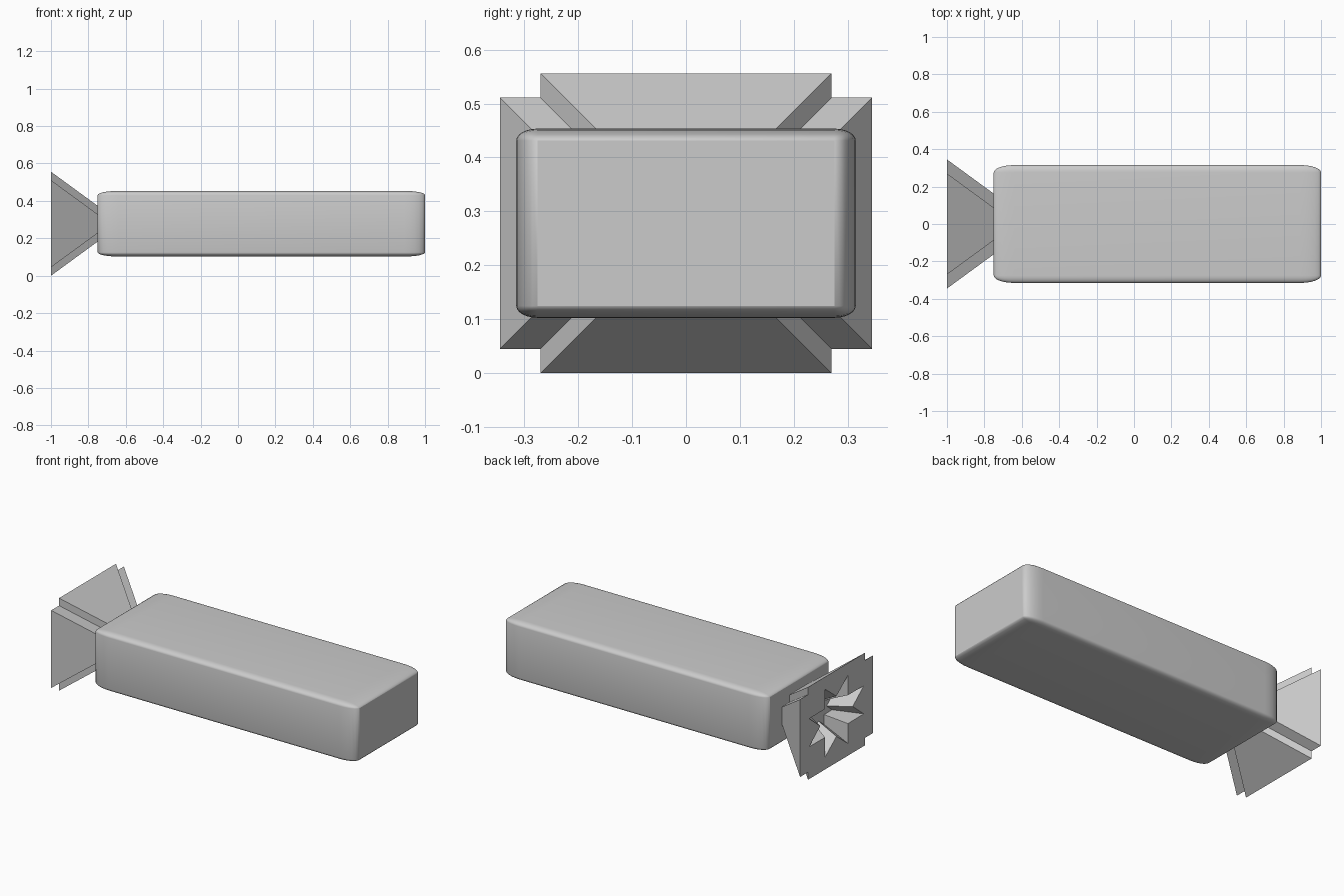
import bpy, bmesh, math

default = bpy.data.objects.get("Cube")
if default:
    bpy.data.objects.remove(default, do_unlink=True)

grey = bpy.data.materials.new("wrapper grey")
grey.use_nodes = True
colour = (0.6, 0.6, 0.6, 1)
grey.diffuse_color = colour
grey.node_tree.nodes["Principled BSDF"].inputs["Base Color"].default_value = colour

MID_Z = 0.278


def finish(bm, name):
    bmesh.ops.recalc_face_normals(bm, faces=bm.faces)
    mesh = bpy.data.meshes.new(name)
    bm.to_mesh(mesh)
    bm.free()
    mesh.materials.append(grey)
    obj = bpy.data.objects.new(name, mesh)
    bpy.context.collection.objects.link(obj)
    return obj


# Wrapped bar: a rounded cube stretched along x, with crisp flat ends
bm = bmesh.new()
bmesh.ops.create_cube(bm, size=1)
bmesh.ops.bevel(bm, geom=bm.edges[:], offset=0.063, segments=6,
                profile=0.5, affect='EDGES')
for face in bm.faces:
    face.smooth = True
for face in bm.faces:
    if abs(face.normal.x) > 0.999:
        for edge in face.edges:
            edge.smooth = False
bmesh.ops.scale(bm, vec=(1.75, 0.63, 0.351), verts=bm.verts)
bmesh.ops.translate(bm, vec=(0.125, 0, MID_Z), verts=bm.verts)
finish(bm, "wrapped_bar")


# Flared wrapper end: notched rectangle, opening towards -x
def notched_outline(shrink):
    wide, narrow = 0.345 - shrink, 0.27 - shrink
    low, tall = 0.233 - shrink, 0.278 - shrink
    points = []
    for sy, sz in ((1, 1), (-1, 1), (-1, -1), (1, -1)):
        corner = [(wide, low), (narrow, low), (narrow, tall)]
        if sy * sz < 0:
            corner.reverse()
        points += [(sy * y, sz * z) for y, z in corner]
    return points


def star_outline(scale):
    points = []
    for i in range(16):
        reach = scale * (1 if i % 2 == 0 else 0.55)
        a = math.tau * (i + 1) / 16
        points.append((0.28 * reach * math.cos(a), 0.22 * reach * math.sin(a)))
    return points


def ring(bm, x, points):
    return [bm.verts.new((x, y, z + MID_Z)) for y, z in points]


def loft(bm, first, second):
    for i in range(len(first)):
        j = (i + 1) % len(first)
        bm.faces.new((first[i], first[j], second[j], second[i]))


bm = bmesh.new()
root = ring(bm, -0.74, notched_outline(0.19))
rim = ring(bm, -1, notched_outline(0))
mouth = ring(bm, -1, star_outline(1))
hollow = ring(bm, -0.88, star_outline(0.5))
loft(bm, root, rim)
loft(bm, mouth, hollow)
bm.faces.new(root)
bm.faces.new(hollow)
# Flat end between the outer rim and the star-shaped hollow
border = []
for loop in (rim, mouth):
    border += [bm.edges.get((loop[i], loop[i - 1])) for i in range(len(loop))]
bmesh.ops.triangle_fill(bm, use_beauty=True, edges=border)
finish(bm, "flared_wrapper_end")
